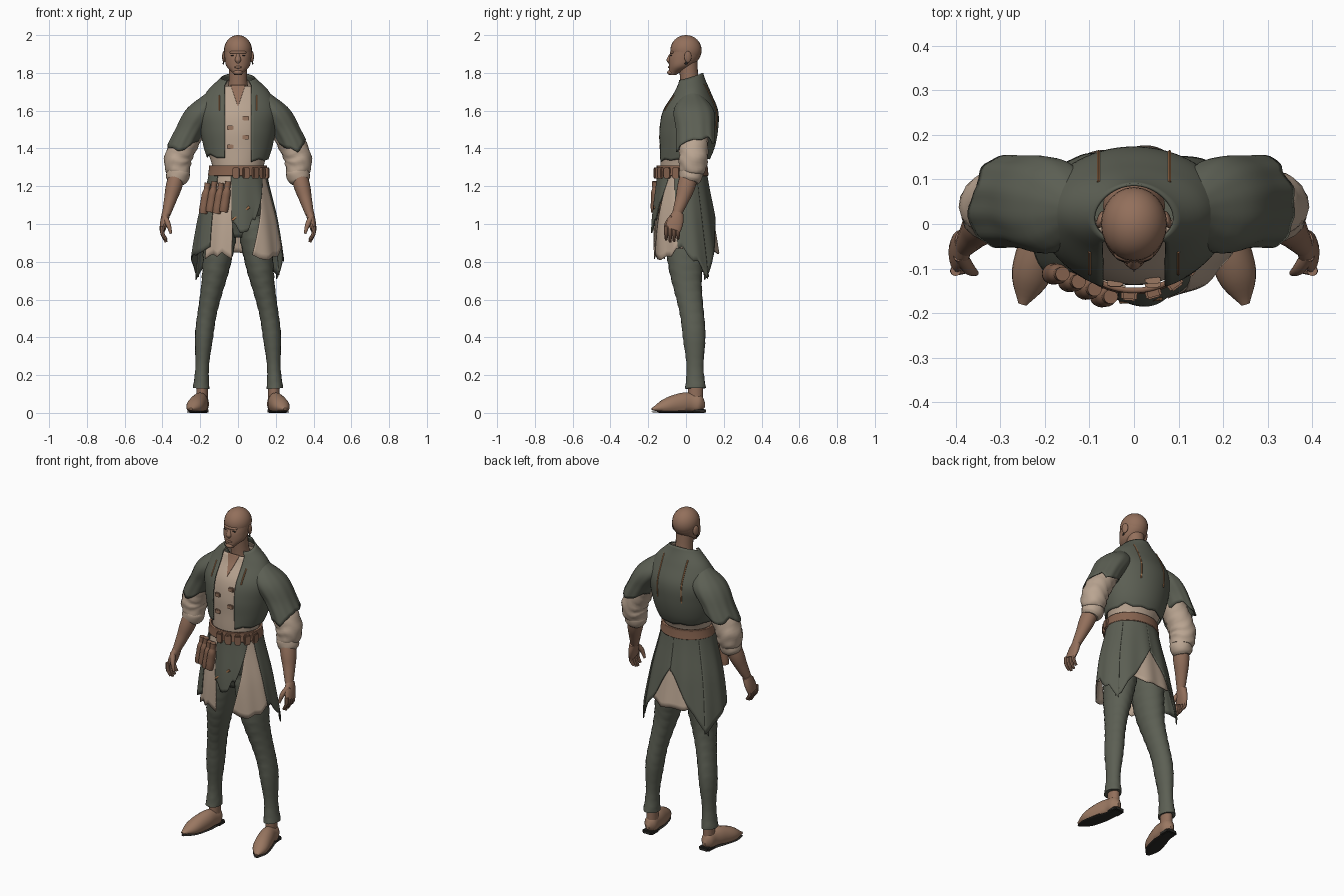
import bpy, bmesh, random
from math import sin, cos, asin, pi, radians
from mathutils import Vector

if "Cube" in bpy.data.objects:
    bpy.data.objects.remove(bpy.data.objects["Cube"])
random.seed(4)


def material(name, *rgb):
    mat = bpy.data.materials.new(name)
    mat.use_nodes = True
    mat.diffuse_color = (*rgb, 1)
    mat.node_tree.nodes["Principled BSDF"].inputs["Base Color"].default_value = (*rgb, 1)
    return mat


SKIN = material("skin", .29, .16, .105)
GREEN = material("grey green cloth", .107, .115, .088)
CREAM = material("cream linen", .49, .375, .285)
LEATHER = material("brown leather", .24, .125, .078)
SHOE = material("tan shoe leather", .32, .185, .12)
TRIM = material("orange trim", .34, .16, .07)
DARK = material("dark sole", .025, .023, .02)
parts = []


def finish(name, bm, mat, thickness=0):
    bmesh.ops.remove_doubles(bm, verts=bm.verts, dist=.0002)
    bmesh.ops.recalc_face_normals(bm, faces=bm.faces)
    mesh = bpy.data.meshes.new(name)
    bm.to_mesh(mesh)
    bm.free()
    part = bpy.data.objects.new(name, mesh)
    bpy.context.collection.objects.link(part)
    mesh.materials.append(mat)
    if thickness:
        solid = part.modifiers.new("thickness", "SOLIDIFY")
        solid.thickness, solid.offset = thickness, 0
    parts.append(part)
    return part


def curve(values, u):
    """Smooth curve through evenly spaced numbers or vectors, u from 0 to 1."""
    last = len(values) - 1
    if last == 0:
        return values[0]
    u = min(max(u, 0), 1) * last
    i = min(int(u), last - 1)
    f = u - i
    a, b, c, d = (values[min(max(k, 0), last)] for k in range(i - 1, i + 3))
    return b + (c - a) * (f / 2) + (a * 2 - b * 5 + c * 4 - d) * (f * f / 2) + ((b - c) * 3 + d - a) * (f ** 3 / 2)


def column(top, bottom, x, y, width, depth):
    """Upright elliptical form: gives centre and radii at any height."""
    return lambda z: [curve(v, (top - z) / (top - bottom)) for v in (x, y, width, depth)]


def skin_rows(bm, rows, closed=False):
    for a, b in zip(rows, rows[1:]):
        for j in range(len(a) if closed else len(a) - 1):
            k = (j + 1) % len(a)
            bm.faces.new((a[j], a[k], b[k], b[j]))


def limb(name, path, radii, mat, depth=(1,), side=1, rows=24, sides=20, wrinkle=0, floor=0):
    """Closed tube along a path; side mirrors it, depth stretches its section."""
    points = [Vector(p) for p in path]
    bm, rings = bmesh.new(), []
    for i in range(rows + 1):
        u = i / rows
        centre = curve(points, u)
        along = (curve(points, u + .02) - curve(points, u - .02)).normalized()
        level = abs(along.y) > .8
        across = Vector((0, not level, level)).cross(along).normalized()
        out = along.cross(across)
        ring = []
        for j in range(sides):
            t = 2 * pi * j / sides
            r = curve(radii, u) * (1 + wrinkle * sin(centre.z * 110 + 2 * t + 2 * sin(3 * t)))
            p = centre + across * r * sin(t) + out * r * curve(depth, u) * cos(t)
            ring.append(bm.verts.new((p.x * side, p.y, max(p.z, floor))))
        rings.append(ring)
    skin_rows(bm, rings, True)
    bm.faces.new(rings[0])
    bm.faces.new(rings[-1])
    return finish(name, bm, mat)


def sector(a, b, c=None, d=None):
    """Edge angles in degrees from the front, at the top and at the hem."""
    c, d = (a if c is None else c), (b if d is None else d)
    return lambda f, width: (radians(a + (c - a) * f), radians(b + (d - b) * f))


FULL = sector(-180, 180)


def shell(name, form, tops, hems, edges, mat, gap=0, rag=0, fold=0, side=1, columns=48, rows=16, thickness=.006):
    """Cloth wrapped on a form between two edges, with a ragged hem."""
    rags = [random.uniform(-rag, rag) for _ in range(columns // 4)]
    rags.append(rags[0])
    bm, grid = bmesh.new(), []
    for i in range(rows + 1):
        f, row = i / rows, []
        for j in range(columns + 1):
            v = j / columns
            tooth = min(int(v * (len(rags) - 1)), len(rags) - 2)
            g = v * (len(rags) - 1) - tooth
            hem = curve(hems, v) + rags[tooth] * (1 - g) + rags[tooth + 1] * g
            z = curve(tops, v) * (1 - f) + hem * f
            x, y, width, depth = form(z)
            start, end = edges(f, width)
            t = start + (end - start) * v
            grow = gap + fold * f * sin(t * 11)
            row.append(bm.verts.new((side * (x + (width + grow) * sin(t)), y - (depth + grow) * cos(t), z)))
        grid.append(row)
    skin_rows(bm, grid)
    return finish(name, bm, mat, thickness)


def blob(name, place, size, mat, box=False, turn=0):
    bm = bmesh.new()
    if box:
        bmesh.ops.create_cube(bm, size=2)
        bmesh.ops.bevel(bm, geom=bm.edges[:], offset=.25, segments=2, affect="EDGES")
    else:
        bmesh.ops.create_uvsphere(bm, u_segments=24, v_segments=16, radius=1)
    bmesh.ops.scale(bm, vec=size, verts=bm.verts)
    part = finish(name, bm, mat)
    part.location, part.rotation_euler.z = place, turn
    return part


# Head and neck
blob("skull", (0, 0, 1.92), (.074, .083, .08), SKIN)
jaw = column(1.92, 1.79, [0], [0, -.01, -.03, -.07], [.073, .07, .06, .02], [.08, .08, .06, .02])
shell("jaw", jaw, [1.92], [1.79], FULL, SKIN, thickness=0)
limb("neck", [(0, .04, 1.66), (0, .02, 1.75), (0, .01, 1.86)], [.07, .05, .05], SKIN)
limb("nose", [(0, -.09, 1.85), (0, -.08, 1.9)], [.005, .016, .012, .007], SKIN)
blob("brow", (0, -.068, 1.908), (.045, .018, .012), SKIN)
blob("lips", (0, -.085, 1.83), (.02, .01, .007), SKIN)
blob("chin", (0, -.08, 1.802), (.024, .02, .014), SKIN)
for s in (1, -1):
    blob("ear", (s * .074, .01, 1.885), (.009, .02, .03), SKIN, turn=s * .3)
    blob("eye", (s * .03, -.079, 1.893), (.011, .004, .003), DARK, turn=s * .3)
    blob("earring", (s * .077, 0, 1.85), (.004, .007, .007), DARK)

# Shirt with an open neck
torso = column(1.8, 1.2, [0], [.025, .03, .02, .01, 0, -.02, -.02],
               [.064, .155, .2, .19, .17, .14, .14], [.056, .09, .14, .15, .14, .12, .11])
shell("shirt", torso, [1.73], [1.23], FULL, CREAM, gap=-.008, rows=32)
shell("shirt_collar", torso, [1.76], [1.7], sector(35, 325), CREAM, gap=-.004)


def neckline(f, width):
    edge = asin(.04 * (1 - f) / width)
    return -edge, edge


shell("bare_chest", torso, [1.735], [1.62], neckline, SKIN, gap=-.004, thickness=.004)


# Open jacket with a standing collar
def jacket_edges(f, width):
    edge = asin(min(.067 / width, .55))
    return edge, 2 * pi - edge


shell("jacket", torso, [1.76, 1.8, 1.76], [1.34, 1.36], jacket_edges, GREEN, gap=.007, rag=.012,
      columns=72, rows=32)


def on_torso(x, z, facing):
    """Depth of the jacket surface, facing 1 for the back and -1 for the front."""
    _, y, width, depth = torso(z)
    return y + facing * (depth + .01) * (1 - (x / (width + .01)) ** 2) ** .5


for s in (1, -1):
    for name, x, top, bottom, facing in (("back_seam", .08, 1.74, 1.5, 1), ("front_seam", .1, 1.68, 1.6, -1)):
        heights = [top + (bottom - top) * k / 12 for k in range(13)]
        limb(name, [(x, on_torso(x, z, facing), z) for z in heights], [.004], TRIM, side=s, sides=6)

# Toggles down the shirt front
for k in range(4):
    x, z = .042 * (-1) ** k, 1.56 - .05 * k
    blob("shirt_toggle", (x, on_torso(x, z, -1) + .013, z), (.017, .008, .012), SHOE, box=True)

# Arms, legs and shoes
cape = column(1.72, 1.39, [.12, .18, .25, .3], [.03, .04, .05, .05], [.02, .088, .08, .08], [.02, .1, .1, .1])
foot = [(.19, .1, .04), (.2, 0, .05), (.25, -.18, .02)]
for s in (1, -1):
    shell("cape_sleeve", cape, [1.72], [1.45, 1.45, 1.4, 1.43, 1.45], FULL, GREEN, rag=.022, fold=.002, side=s,
          columns=60)
    limb("shirt_sleeve", [(.2, .04, 1.57), (.31, .04, 1.37), (.315, .03, 1.27)], [.06, .07, .073, .07, .06],
         CREAM, depth=[1.05], side=s, wrinkle=.04)
    limb("rolled_cuff", [(.31, .03, 1.29), (.33, .02, 1.22)], [.055, .062, .062, .057, .045], CREAM,
         depth=[1], side=s, wrinkle=.015)
    limb("forearm", [(.32, .02, 1.27), (.35, -.01, 1.16), (.38, -.05, 1.05)], [.042, .043, .032, .022], SKIN,
         depth=[1.1], side=s)
    limb("palm", [(.38, -.04, 1.06), (.4, -.07, .97)], [.022, .021, .016], SKIN, depth=[1.3, 2, 2.6], side=s)
    for k in range(4):
        y, tip = -.105 + k * .021, .9 + .012 * abs(k - 1.3)
        limb("finger", [(.4, y, .99), (.4, y, .95), (.38, y, tip)], [.012, .011, .007], SKIN,
             side=s, rows=9, sides=8)
    limb("thumb", [(.39, -.07, 1.04), (.37, -.1, 1), (.355, -.11, .95)], [.016, .014, .007], SKIN,
         side=s, rows=9, sides=10)
    limb("trouser_leg", [(.08, 0, 1.04), (.12, 0, .75), (.175, .04, .45), (.195, .05, .13)],
         [.08, .085, .075, .06, .051, .048, .036, .044], GREEN, depth=[1.25], side=s, rows=48, wrinkle=.025)
    limb("ankle", [(.19, .05, .15), (.19, .05, .07)], [.03], SKIN, depth=[1.3], side=s)
    limb("shoe", foot, [.01, .036, .039, .046, .044, .01], SHOE, depth=[1.4, 1.35, .6], side=s, floor=.01)
    limb("sole", [(x, y, .005) for x, y, _ in foot], [.01, .035, .036, .043, .041, .01], DARK,
         depth=[.14], side=s)
    blob("heel", (s * .19, .07, .01), (.034, .036, .01), DARK, box=True)

hips = column(1.28, .93, [0], [-.02, 0], [.13, .15, .14, .06], [.1, .12, .1, .06])
shell("hips", hips, [1.28], [.93], FULL, GREEN)

# Layered coat skirt
skirt = column(1.3, .7, [0], [-.02, -.01, .01], [.138, .205, .245], [.12, .16, .18])
panels = [("left_front_linen", [.83, .83, .86], sector(55, 85, 19, 85), CREAM, .004),
          ("right_front_linen", [.83], sector(-48, -8), CREAM, .001),
          ("front_cloth", [1.02, .96, 1.03], sector(-14, 62, -9, 26), GREEN, .008),
          ("back_linen", [.86], sector(142, 218), CREAM, -.003)]
for s, top, bottom in ((1, 72, 77), (-1, 45, 40)):
    panels += [("side_cloth", [.88, .82, .72], sector(s * top, s * 125, s * bottom, s * 125), GREEN, .009),
               ("back_cloth", [.71, .87, 1.07], sector(s * 118, s * 181), GREEN, .006)]
for name, hem, edges, mat, gap in panels:
    shell(name, skirt, [1.285], hem, edges, mat, gap=gap, rag=.02, fold=.004, columns=24)

# Belt with small pouches
shell("belt", skirt, [1.31], [1.255], FULL, LEATHER, gap=.009, thickness=.012)
for k in range(5):
    t = radians(20 * k - 4)
    blob("belt_pouch", (.154 * sin(t), -.02 - .138 * cos(t), 1.27), (.018, .014, .03), LEATHER, box=True, turn=t)
limb("hanging_strap", [(-.03, -.172, 1.02), (.06, -.165, 1.09)], [.007], TRIM)

# Row of capped flasks on the right hip
for k in range(4):
    base = Vector((-.185 + .036 * k, -.112 - .017 * k, 1.055 + .008 * (k % 2)))
    tilt = Vector((.02, 0, .13))
    limb("flask", [base, base + tilt], [.022, .024, .023, .022, .014], LEATHER)
    limb("flask_cap", [base + tilt, base + tilt * 1.25], [.016], LEATHER)

bpy.ops.object.select_all(action="DESELECT")
for part in parts:
    part.select_set(True)
bpy.context.view_layer.objects.active = parts[0]
bpy.ops.object.shade_smooth_by_angle(angle=radians(40))
